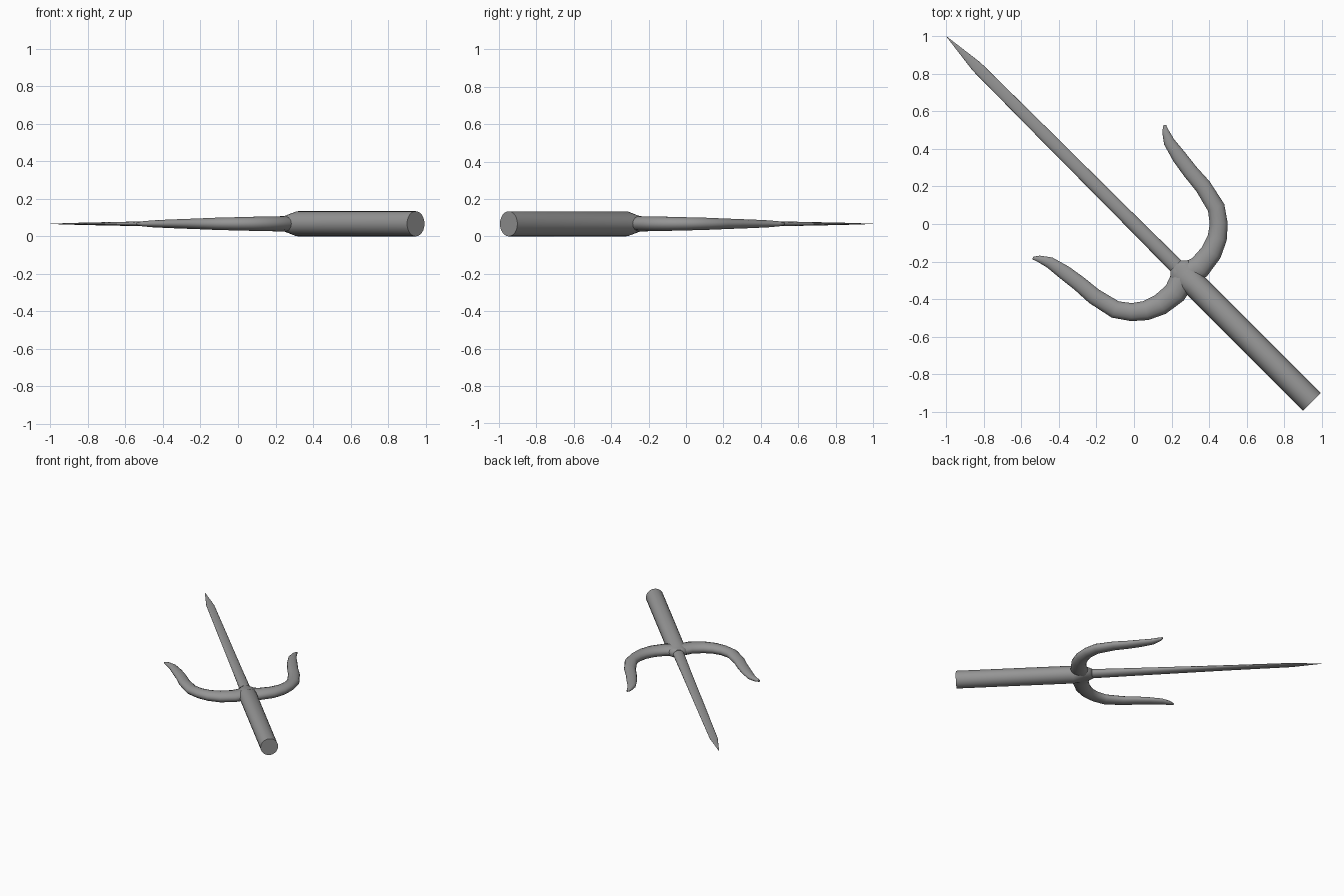
import bpy
from math import cos, sin, pi
from mathutils import Vector

if "Cube" in bpy.data.objects:
    bpy.data.objects.remove(bpy.data.objects["Cube"])

ZC = 0.067  # height of the centre plane

steel = bpy.data.materials.new("dark_steel")
steel.diffuse_color = (0.3, 0.3, 0.3, 1)
steel.use_nodes = True
steel.node_tree.nodes["Principled BSDF"].inputs["Base Color"].default_value = steel.diffuse_color


def loft(name, stations, sides):
    """Skin elliptical rings; station = (x, y, half width in plan, half height)."""
    pts = [Vector((s[0], s[1], ZC)) for s in stations]
    verts, faces = [], []
    for i, (_, _, w, h) in enumerate(stations):
        tangent = (pts[min(i + 1, len(pts) - 1)] - pts[max(i - 1, 0)]).normalized()
        side = Vector((-tangent.y, tangent.x, 0))
        for k in range(sides):
            a = 2 * pi * k / sides
            verts.append(pts[i] - side * (w * cos(a)) + Vector((0, 0, h * sin(a))))
    for i in range(len(pts) - 1):
        for k in range(sides):
            n = (k + 1) % sides
            a, b = i * sides, (i + 1) * sides
            faces.append((a + k, a + n, b + n, b + k))
    last = (len(pts) - 1) * sides
    faces.append(tuple(reversed(range(sides))))
    faces.append(tuple(range(last, last + sides)))
    mesh = bpy.data.meshes.new(name)
    mesh.from_pydata(verts, [], faces)
    mesh.materials.append(steel)
    obj = bpy.data.objects.new(name, mesh)
    bpy.context.collection.objects.link(obj)
    bpy.ops.object.select_all(action='DESELECT')
    obj.select_set(True)
    bpy.context.view_layer.objects.active = obj
    bpy.ops.object.shade_smooth_by_angle(angle=1.3)
    return obj


def on_axis(profile):
    """Profile (t, half width, half height) along the diagonal weapon axis."""
    return [(-t, t, w, h) for t, w, h in profile]


# Round handle that flattens into the guard hub and closes around the blade
loft("handle", on_axis([
    (-0.948, 0.066, 0.067), (-0.32, 0.066, 0.067), (-0.265, 0.078, 0.044),
    (-0.245, 0.073, 0.041), (-0.222, 0.040, 0.036)]), 24)

# Long flattened blade with a pointed tip
loft("blade", on_axis([
    (-0.27, 0.042, 0.034), (0.0, 0.038, 0.026), (0.5, 0.034, 0.013),
    (0.84, 0.030, 0.006), (1.0, 0.001, 0.001)]), 16)

# Curved side prongs, mirrored across the weapon axis
prong = [
    (0.26, -0.28, 0.068, 0.042), (0.350, -0.230, 0.062, 0.041),
    (0.412, -0.152, 0.057, 0.040), (0.444, -0.075, 0.052, 0.038),
    (0.452, 0.002, 0.048, 0.036), (0.438, 0.088, 0.047, 0.034),
    (0.367, 0.202, 0.044, 0.029), (0.300, 0.280, 0.041, 0.026),
    (0.242, 0.357, 0.039, 0.023), (0.187, 0.438, 0.030, 0.019),
    (0.168, 0.495, 0.018, 0.014), (0.164, 0.528, 0.007, 0.007)]
loft("right_prong", prong, 14)
loft("left_prong", [(-y - 0.012, -x - 0.018, w, h) for x, y, w, h in prong], 14)
